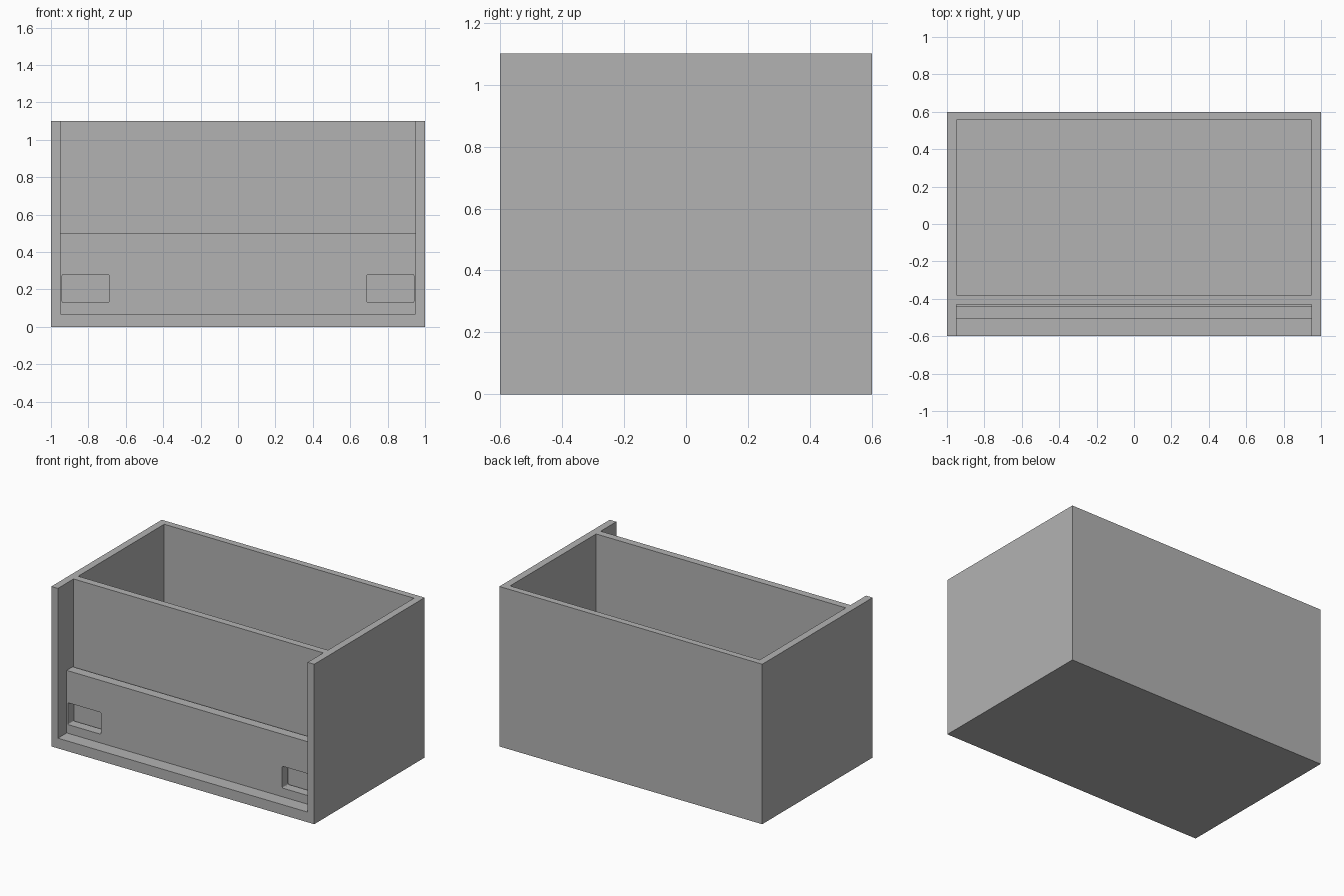
import bpy
import bmesh
from mathutils import Vector

default = bpy.data.objects.get("Cube")
if default:
    bpy.data.objects.remove(default, do_unlink=True)

grey = bpy.data.materials.new("plain_grey")
grey.use_nodes = True
colour = (0.45, 0.45, 0.45, 1)
grey.diffuse_color = colour
grey.node_tree.nodes["Principled BSDF"].inputs["Base Color"].default_value = colour


def box(name, low, high, round_edges=0):
    """Box between two corners; edges running along y may be rounded."""
    low, high = Vector(low), Vector(high)
    bm = bmesh.new()
    bmesh.ops.create_cube(bm, size=1)
    for v in bm.verts:
        v.co = (low + high) / 2 + v.co * (high - low)
    if round_edges:
        edges = [e for e in bm.edges
                 if abs(e.verts[0].co.y - e.verts[1].co.y) > 0.01]
        bmesh.ops.bevel(bm, geom=edges, offset=round_edges, segments=3,
                        profile=0.5, affect='EDGES')
    mesh = bpy.data.meshes.new(name)
    bm.to_mesh(mesh)
    bm.free()
    mesh.materials.append(grey)
    obj = bpy.data.objects.new(name, mesh)
    bpy.context.collection.objects.link(obj)
    return obj


def cut(target, cutter):
    """Subtract one box from another and discard the cutter."""
    mod = target.modifiers.new("cut", 'BOOLEAN')
    mod.operation = 'DIFFERENCE'
    mod.solver = 'EXACT'
    mod.object = cutter
    bpy.context.view_layer.objects.active = target
    bpy.ops.object.modifier_apply(modifier=mod.name)
    bpy.data.objects.remove(cutter, do_unlink=True)


INNER = 0.95     # inner face of the side walls
FLOOR = 0.07     # top of the base
DIVIDER = -0.43  # front face of the dividing wall

# Open-topped case with a deep rear bin and an open front bay
case = box("case", (-1, -0.6, 0), (1, 0.6, 1.1))
cut(case, box("bin_cutter", (-INNER, -0.38, FLOOR), (INNER, 0.555, 1.3)))
cut(case, box("bay_cutter", (-INNER, -0.8, FLOOR), (INNER, DIVIDER, 1.3)))

# Low front panel just ahead of the dividing wall
panel = box("front_panel", (-INNER, -0.505, FLOOR), (INNER, -0.44, 0.5))

# A rounded window through the panel at each end
for side in (-1, 1):
    x0, x1 = sorted((side * 0.69, side * 0.94))
    cut(panel, box("window_cutter", (x0, -0.7, 0.13), (x1, -0.435, 0.28), 0.006))
